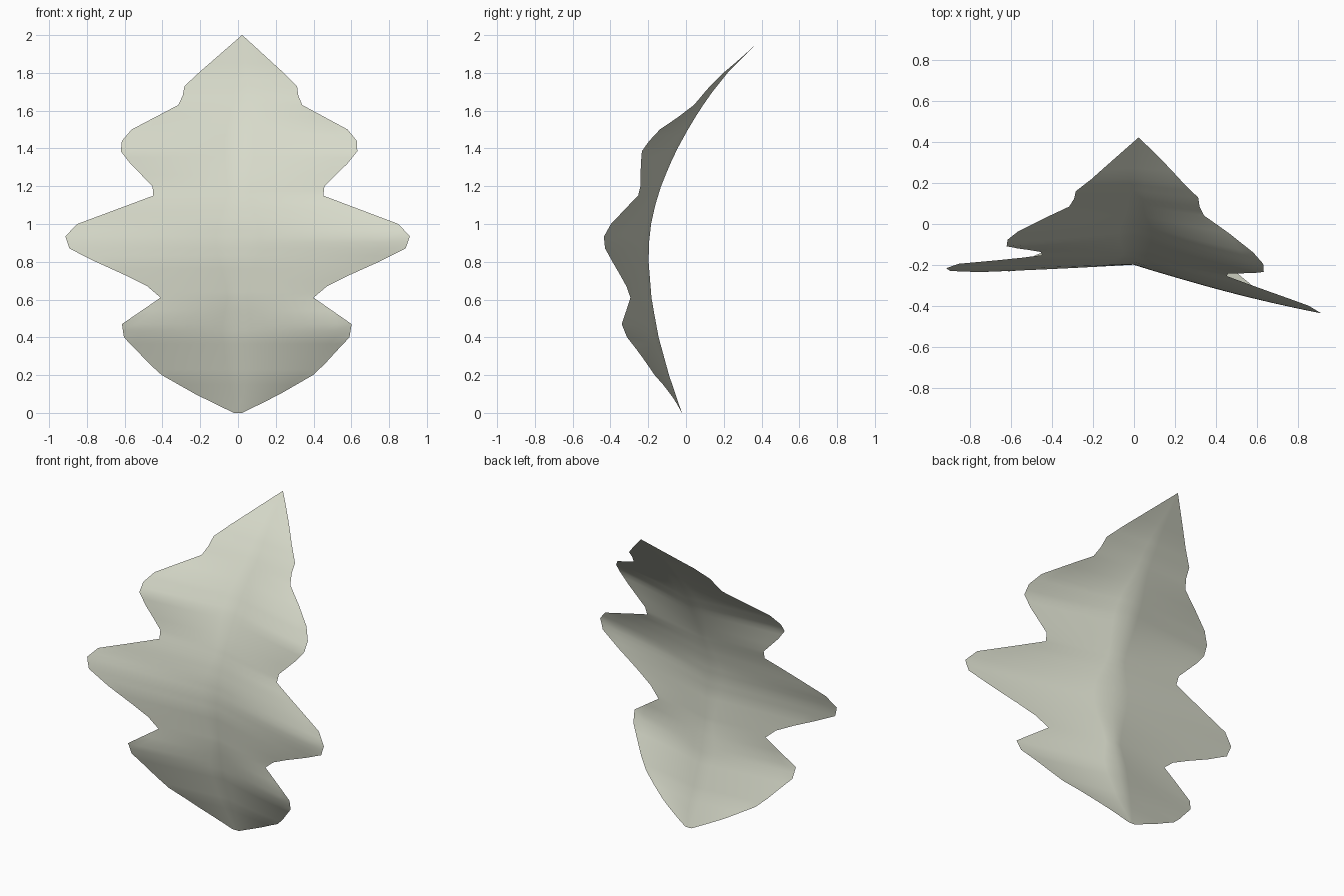
import bpy, bmesh

# half width of the lobed outline by height
OUTLINE = [(0, .022), (.05, .125), (.1, .225), (.2, .40), (.26, .465), (.33, .53), (.4, .597),
           (.47, .608), (.61, .405), (.67, .475), (.73, .595), (.8, .75), (.87, .89),
           (.935, .912), (1.0, .85), (1.075, .65), (1.15, .45), (1.2, .455), (1.32, .575),
           (1.385, .626), (1.44, .622), (1.5, .572), (1.63, .328), (1.68, .306),
           (1.73, .298), (1.8, .225), (1.9, .113), (2.0, .001)]
# depth of the midrib by height
SPINE = [(0, -.022), (.2, -.09), (.4, -.145), (.6, -.182), (.8, -.198), (.9, -.196), (1.0, -.185),
         (1.1, -.163), (1.2, -.132), (1.3, -.092), (1.4, -.045), (1.5, .01),
         (1.6, .07), (1.7, .14), (1.8, .22), (2.0, .42)]
# forward lean of each half by height, and sideways drift of the midrib
LEAN_RIGHT = [(0, .05), (.2, .19), (.4, .28), (.47, .30), (.61, .275), (.8, .255), (.935, .265),
              (1.0, .25), (1.15, .235), (1.2, .24), (1.385, .29), (1.5, .26),
              (1.63, .15), (1.8, .10), (2.0, 0)]
LEAN_LEFT = [(0, .02), (.2, .08), (.47, .12), (.61, .08), (.935, .025), (1.0, .01),
             (1.2, .01), (1.385, .09), (1.5, .08), (1.63, .02), (2.0, 0)]
DRIFT = [(0, 0), (.4, -.007), (.935, -.002), (1.4, .006), (1.63, .012), (2.0, .022)]
COLS = 8


def lerp(table, z):
    for (z0, v0), (z1, v1) in zip(table, table[1:]):
        if z <= z1:
            return v0 + (v1 - v0) * (z - z0) / (z1 - z0)
    return table[-1][1]


# rows: every outline height plus the midpoints between them
heights = [z for z, _ in OUTLINE]
heights = sorted(heights + [(a + b) / 2 for a, b in zip(heights, heights[1:])])

# curved leaf sheet
bm = bmesh.new()
rows = []
for z in heights:
    width = lerp(OUTLINE, z)
    row = []
    for i in range(-COLS, COLS + 1):
        t = abs(i) / COLS
        lean = lerp(LEAN_RIGHT if i > 0 else LEAN_LEFT, z)
        y = lerp(SPINE, z) - lean * width * (t + .25 * t * (1 - t))
        row.append(bm.verts.new((lerp(DRIFT, z) + width * i / COLS, y, z)))
    rows.append(row)
for lo, hi in zip(rows, rows[1:]):
    for i in range(2 * COLS):
        bm.faces.new((lo[i], lo[i + 1], hi[i + 1], hi[i]))
for f in bm.faces:
    f.smooth = True

mesh = bpy.data.meshes.new("leaf")
bm.to_mesh(mesh)
bm.free()
leaf = bpy.data.objects.new("leaf", mesh)
bpy.context.collection.objects.link(leaf)

# pale grey green
mat = bpy.data.materials.new("pale sage")
mat.diffuse_color = (.68, .70, .59, 1)
mesh.materials.append(mat)
